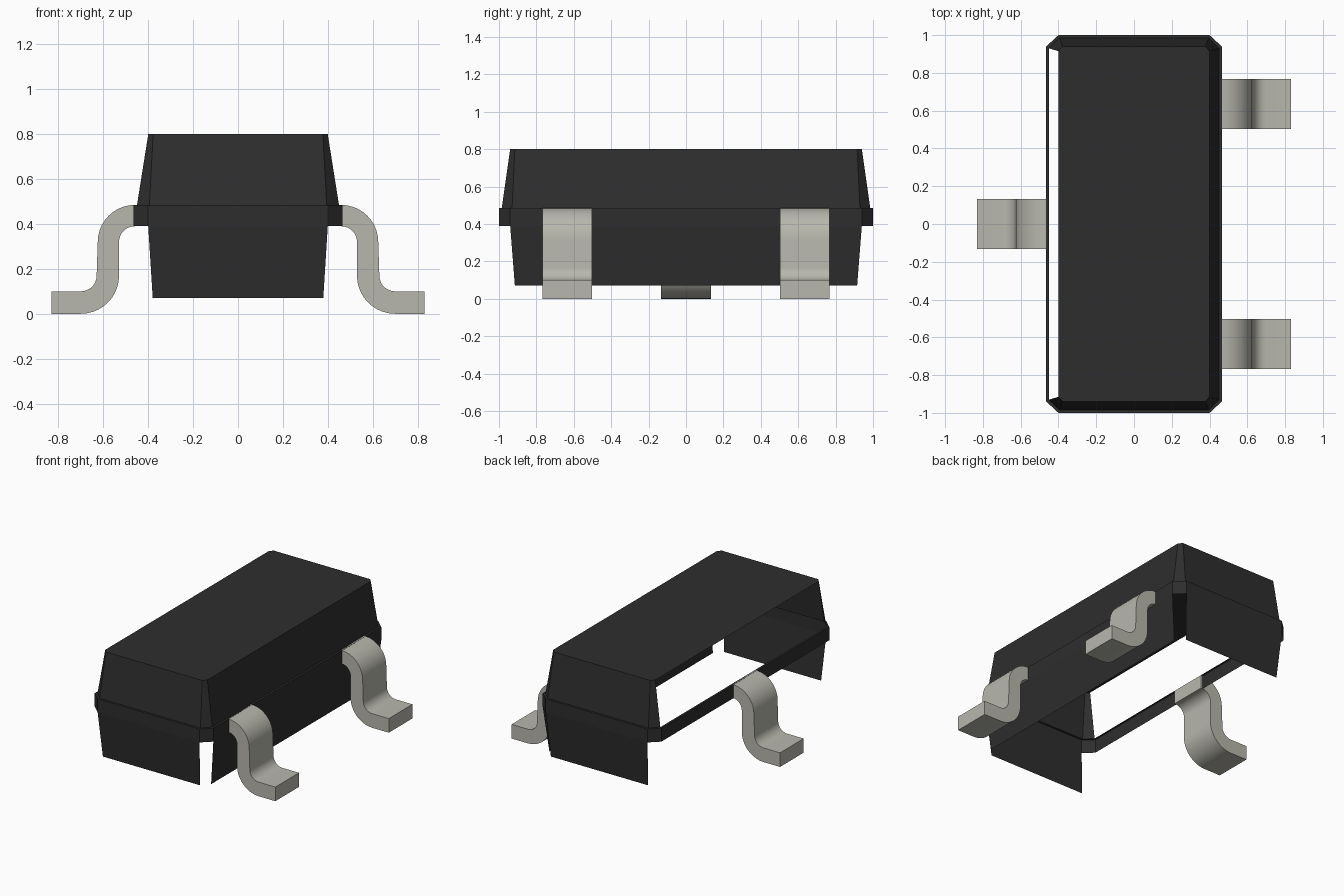
import bpy, bmesh, math

cube = bpy.data.objects.get("Cube")
if cube:
    bpy.data.objects.remove(cube, do_unlink=True)


def material(name, rgb):
    m = bpy.data.materials.new(name)
    m.use_nodes = True
    m.diffuse_color = (*rgb, 1)
    bsdf = m.node_tree.nodes["Principled BSDF"]
    bsdf.inputs["Base Color"].default_value = (*rgb, 1)
    bsdf.inputs["Roughness"].default_value = 0.6
    return m


black = material("black plastic", (0.027, 0.027, 0.027))
metal = material("tinned metal", (0.48, 0.475, 0.42))


def finish(name, bm, mat):
    mesh = bpy.data.meshes.new(name)
    bm.to_mesh(mesh)
    bm.free()
    mesh.materials.append(mat)
    obj = bpy.data.objects.new(name, mesh)
    bpy.context.collection.objects.link(obj)
    return obj


def ring(bm, hx, hy, cx, cy, z):
    """Rectangle with cut corners; sides run +x, corner, +y, corner, -x, ..."""
    pts = [(hx, -cy), (hx, cy), (cx, hy), (-cx, hy),
           (-hx, cy), (-hx, -cy), (-cx, -hy), (cx, -hy)]
    return [bm.verts.new((x, y, z)) for x, y in pts]


def bridge(bm, low, high, skip=()):
    for i in range(8):
        if i not in skip:
            j = (i + 1) % 8
            bm.faces.new((low[i], low[j], high[j], high[i]))


# Package shell: open underneath and on the -x side, apart from the belt
bm = bmesh.new()
foot = ring(bm, 0.43, 0.97, 0.38, 0.915, 0.07)
belt_low = ring(bm, 0.465, 1.0, 0.40, 0.94, 0.39)
belt_high = ring(bm, 0.465, 1.0, 0.40, 0.94, 0.485)
upper = ring(bm, 0.45, 0.985, 0.395, 0.93, 0.485)
top = ring(bm, 0.40, 0.94, 0.378, 0.915, 0.80)
bridge(bm, foot, belt_low, skip=(1, 3, 4, 5, 7))   # lower walls without corners
bridge(bm, belt_low, belt_high)                    # belt
bridge(bm, belt_high, upper)                       # narrow ledge
bridge(bm, upper, top, skip=(4,))                  # upper walls
bm.faces.new(top)                                  # lid
finish("package_shell", bm, black)


def arc(cx, cz, r, a0, a1, n=10):
    angles = [math.radians(a0 + (a1 - a0) * i / n) for i in range(n + 1)]
    return [(cx + r * math.cos(a), cz + r * math.sin(a)) for a in angles]


def lead(name, side, y, width=0.265):
    """Bent strip: an S-shaped section extruded along y."""
    section = [(0.45, 0.485)]
    section += arc(0.46, 0.32, 0.165, 90, 0)       # outer shoulder
    section += arc(0.70, 0.17, 0.07, 180, 270)     # inside of the foot bend
    section += [(0.83, 0.10), (0.83, 0.0)]
    section += arc(0.70, 0.17, 0.17, 270, 180)     # heel
    section += arc(0.46, 0.32, 0.07, 0, 90)        # inside of the shoulder
    section += [(0.45, 0.39)]
    bm = bmesh.new()
    face = bm.faces.new([bm.verts.new((side * x, y - width / 2, z)) for x, z in section])
    new = bmesh.ops.extrude_face_region(bm, geom=[face])["geom"]
    bmesh.ops.translate(bm, vec=(0, width, 0),
                        verts=[v for v in new if isinstance(v, bmesh.types.BMVert)])
    bmesh.ops.recalc_face_normals(bm, faces=bm.faces)
    obj = finish(name, bm, metal)
    bpy.ops.object.select_all(action='DESELECT')
    obj.select_set(True)
    bpy.context.view_layer.objects.active = obj
    bpy.ops.object.shade_smooth_by_angle(angle=math.radians(30))


# Two leads on the +x side, one on the -x side
lead("front_lead", 1, -0.635)
lead("back_lead", 1, 0.635)
lead("middle_lead", -1, 0.0)
